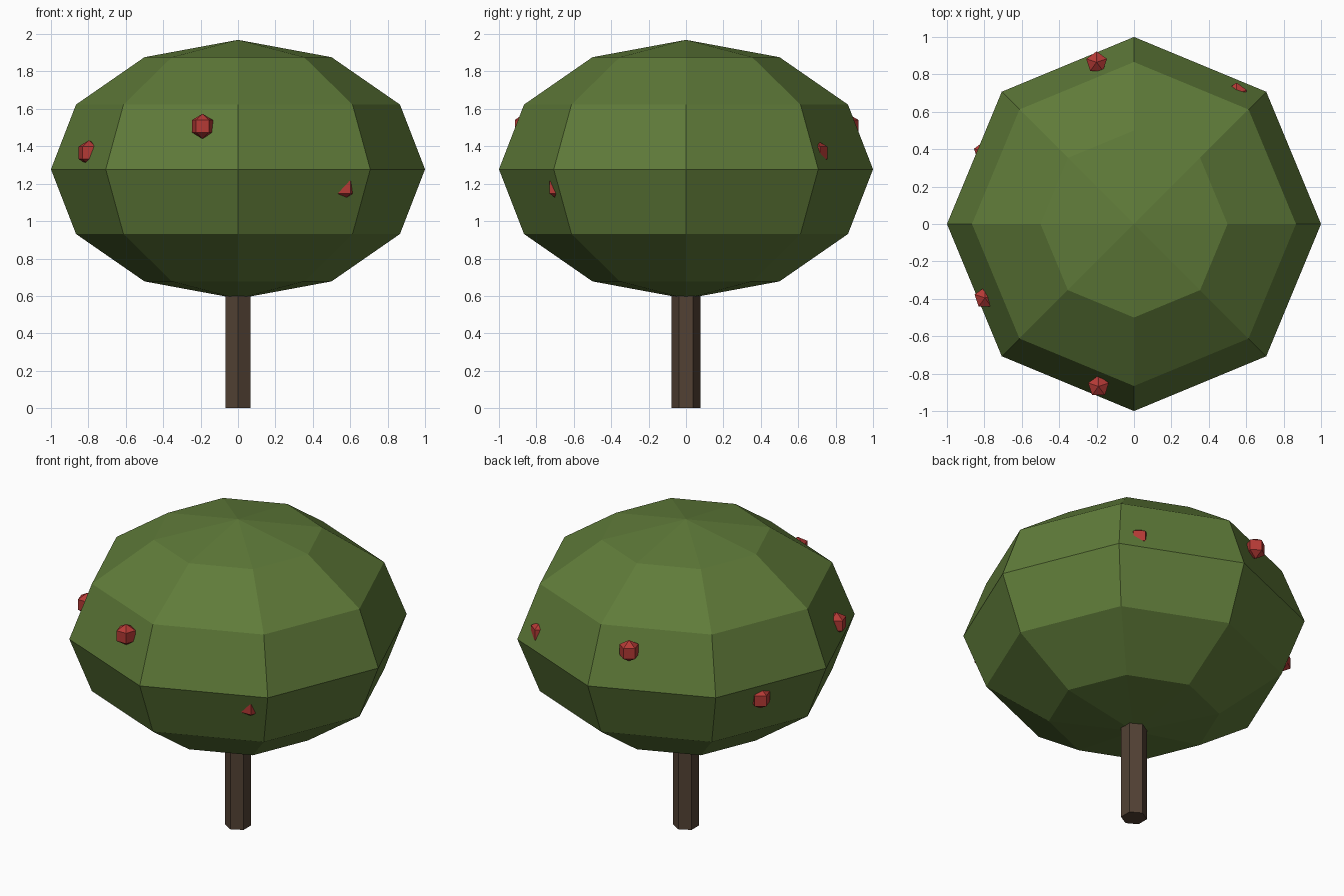
import bpy
import bmesh
from mathutils import Matrix

cube = bpy.data.objects.get("Cube")
if cube:
    bpy.data.objects.remove(cube, do_unlink=True)


def make_material(name, rgb):
    mat = bpy.data.materials.new(name)
    mat.use_nodes = True
    color = (*rgb, 1)
    mat.diffuse_color = color
    bsdf = mat.node_tree.nodes["Principled BSDF"]
    bsdf.inputs["Base Color"].default_value = color
    bsdf.inputs["Roughness"].default_value = 0.9
    return mat


def add_object(name, bm, location, mat):
    mesh = bpy.data.meshes.new(name)
    bm.to_mesh(mesh)
    bm.free()
    mesh.materials.append(mat)
    obj = bpy.data.objects.new(name, mesh)
    obj.location = location
    bpy.context.collection.objects.link(obj)
    return obj


def add_ball(name, segments, rings, radius, height, location, mat):
    """Flat-shaded faceted ball with its own half-height."""
    bm = bmesh.new()
    bmesh.ops.create_uvsphere(bm, u_segments=segments, v_segments=rings, radius=1,
                              matrix=Matrix.Diagonal((radius, radius, height, 1)))
    return add_object(name, bm, location, mat)


leaf_green = make_material("leaf green", (0.115, 0.198, 0.041))
bark_brown = make_material("bark brown", (0.085, 0.053, 0.034))
fruit_red = make_material("fruit red", (0.46, 0.042, 0.036))

# Trunk: six-sided post that ends inside the canopy
TRUNK_HEIGHT = 0.7
bm = bmesh.new()
bmesh.ops.create_cone(bm, cap_ends=True, segments=6, radius1=0.077,
                      radius2=0.077, depth=TRUNK_HEIGHT)
add_object("trunk", bm, (0, 0, TRUNK_HEIGHT / 2), bark_brown)

# Canopy: flattened eight-sided ball
add_ball("canopy", 8, 6, 1, 0.692, (0, 0, 1.277), leaf_green)

# Fruits: small five-sided balls sunk into the canopy surface
FRUITS = {
    "front_fruit": (-0.19, -0.868, 1.507),
    "front_right_fruit": (-0.797, -0.395, 1.365),
    "front_left_fruit": (0.568, -0.682, 1.18),
    "back_fruit": (-0.2, 0.865, 1.507),
    "back_left_fruit": (0.548, 0.698, 1.365),
    "back_right_fruit": (-0.8, 0.385, 1.18),
}
for name, location in FRUITS.items():
    add_ball(name, 5, 3, 0.067, 0.067, location, fruit_red)
